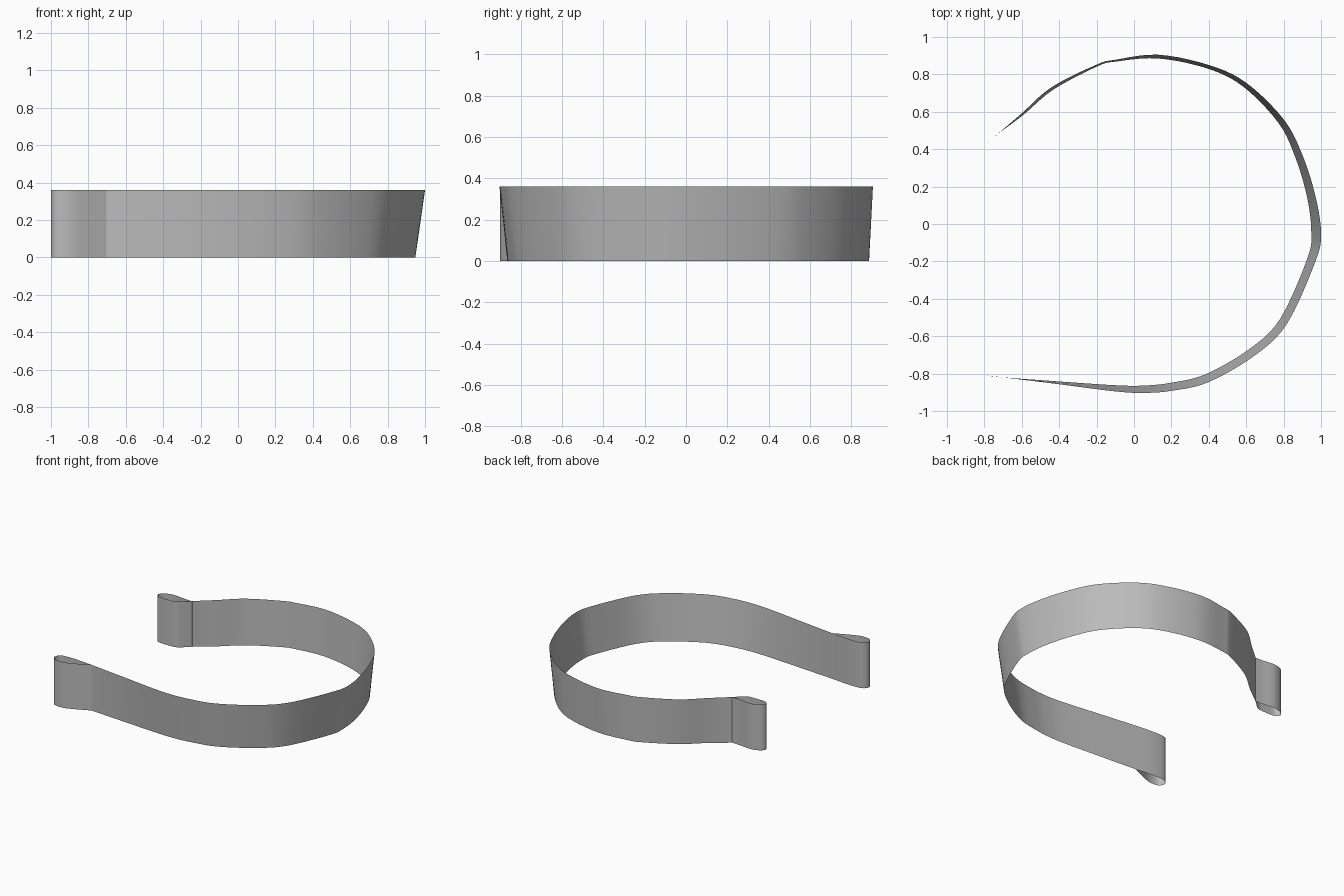
import bpy
import bmesh
from mathutils import Vector

HEIGHT = 0.36
STEPS = 5

cube = bpy.data.objects.get("Cube")
if cube:
    bpy.data.objects.remove(cube, do_unlink=True)

# One grey for the whole strap
grey = bpy.data.materials.new("strap grey")
grey.use_nodes = True
colour = (0.5, 0.5, 0.5, 1)
grey.diffuse_color = colour
grey.node_tree.nodes["Principled BSDF"].inputs["Base Color"].default_value = colour

# Top-edge plan points: x, y, and how far the lower edge leans inward
back_loop = [(-.73, .475), (-.8, .478), (-.9, .488), (-.97, .47), (-1, .435),
             (-.975, .403), (-.9, .398), (-.83, .402), (-.79, .425)]
band = [(-.73, .48, 0), (-.6, .592, .012), (-.44, .732, .016), (-.2, .852, .01),
        (-.1, .878, .01), (.13, .905, .02), (.4, .85, .02), (.6, .755, .026),
        (.8, .56, .034), (.9, .37, .04), (.97, .15, .045), (1, -.05, .052),
        (.97, -.2, .046), (.82, -.53, .045), (.65, -.7, .045), (.4, -.845, .045),
        (.2, -.892, .043), (.05, -.903, .039), (-.1, -.895, .033),
        (-.4, -.857, .015), (-.7, -.82, 0)]
front_loop = [(-.8, -.81), (-.9, -.805), (-.97, -.813), (-1, -.85),
              (-.975, -.893), (-.9, -.898), (-.82, -.872), (-.7, -.818)]


def smooth_path(points):
    """Run a Catmull-Rom curve through the points."""
    pts = [points[0]] + points + [points[-1]]
    result = []
    for a, b, c, d in zip(pts, pts[1:], pts[2:], pts[3:]):
        for i in range(STEPS):
            t = i / STEPS
            result.append(b + ((c - a) * t + (2*a - 5*b + 4*c - d) * t**2
                               + (3*b - a - 3*c + d) * t**3) / 2)
    return result + [points[-1]]


def lean_strip(bm, path):
    """Loft a thin wall whose lower edge is shifted inward by each lean value."""
    pairs = []
    last = len(path) - 1
    for i, p in enumerate(path):
        along = (path[min(i + 1, last)] - path[max(i - 1, 0)]).to_2d().normalized()
        outward = Vector((-along.y, along.x))
        low = p.to_2d() - outward * p.z
        pairs.append((bm.verts.new((low.x, low.y, 0)),
                      bm.verts.new((p.x, p.y, HEIGHT))))
    for (a, b), (c, d) in zip(pairs, pairs[1:]):
        bm.faces.new((a, b, d, c))


# Strap with a folded loop at each end
plan = [Vector((x, y, 0)) for x, y in back_loop]
plan += [Vector(p) for p in band]
plan += [Vector((x, y, 0)) for x, y in front_loop]
bm = bmesh.new()
lean_strip(bm, smooth_path(plan))
mesh = bpy.data.meshes.new("looped_strap")
bm.to_mesh(mesh)
bm.free()
mesh.materials.append(grey)
strap = bpy.data.objects.new("looped_strap", mesh)
bpy.context.collection.objects.link(strap)

# Soft shading along the strap
bpy.context.view_layer.objects.active = strap
strap.select_set(True)
bpy.ops.object.shade_smooth_by_angle(angle=0.9)
